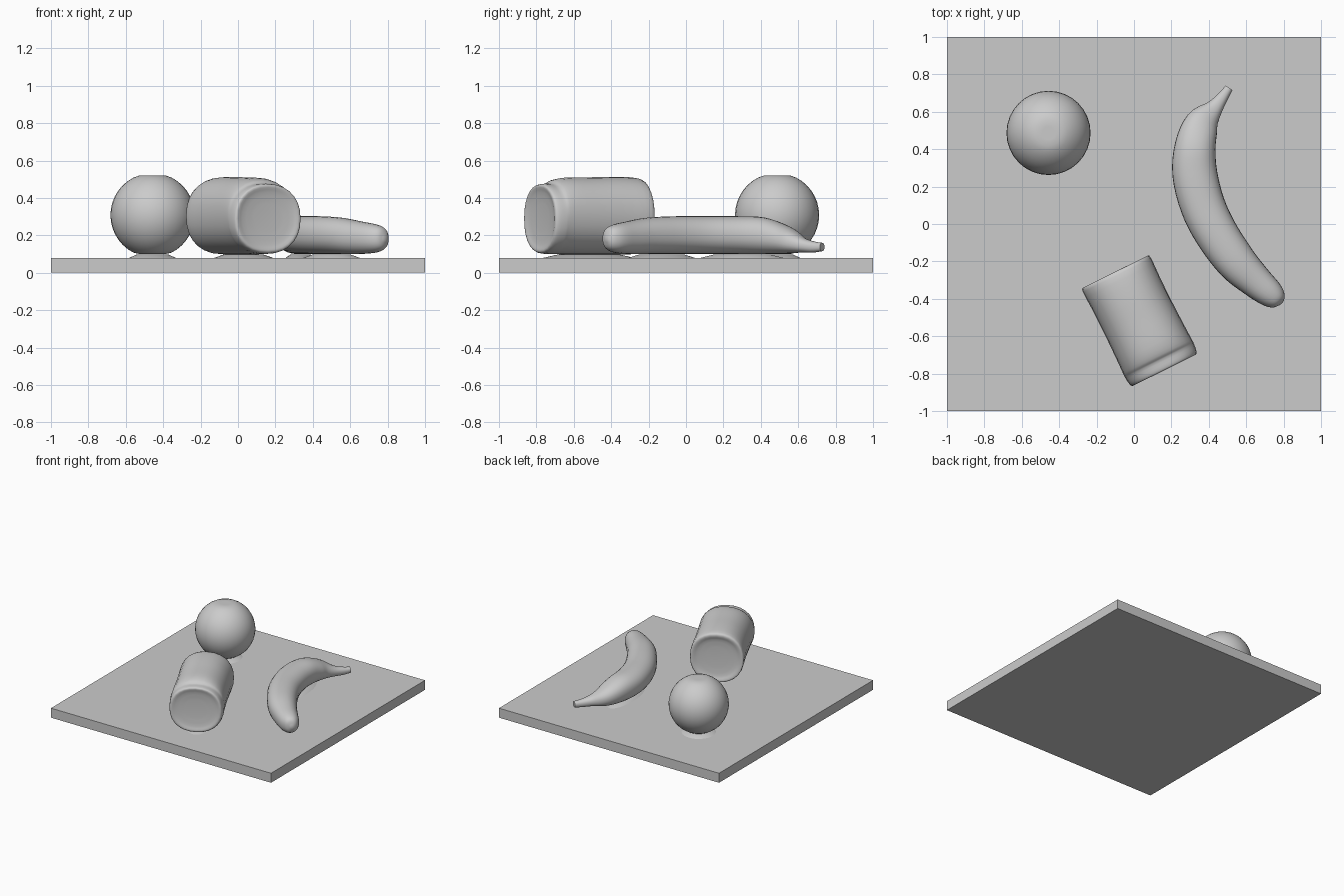
import bpy, bmesh, math
from mathutils import Vector

cube = bpy.data.objects.get("Cube")
if cube:
    bpy.data.objects.remove(cube, do_unlink=True)

grey = bpy.data.materials.new("plain_grey")
grey.use_nodes = True
grey.diffuse_color = (0.6, 0.6, 0.6, 1)
grey.node_tree.nodes["Principled BSDF"].inputs["Base Color"].default_value = (0.6, 0.6, 0.6, 1)


def finish(name, bm, angle=40):
    """Turn a bmesh into a shaded, coloured object."""
    bmesh.ops.recalc_face_normals(bm, faces=bm.faces)
    mesh = bpy.data.meshes.new(name)
    bm.to_mesh(mesh)
    bm.free()
    mesh.materials.append(grey)
    obj = bpy.data.objects.new(name, mesh)
    bpy.context.collection.objects.link(obj)
    bpy.ops.object.select_all(action='DESELECT')
    obj.select_set(True)
    bpy.context.view_layer.objects.active = obj
    bpy.ops.object.shade_smooth_by_angle(angle=math.radians(angle))
    return obj


def smooth_path(stations, steps):
    """Catmull-Rom interpolation of stations (x, y, half width, low z, high z)."""
    rows = [Vector(s) for s in stations]
    rows = [rows[0]] + rows + [rows[-1]]
    out = []
    for a, b, c, d in zip(rows, rows[1:], rows[2:], rows[3:]):
        for i in range(steps):
            t = i / steps
            out.append(b + (c - a) * (t / 2) + (2 * a - 5 * b + 4 * c - d) * (t * t / 2)
                       + (3 * b - a - 3 * c + d) * (t ** 3 / 2))
    return out + [rows[-1]]


def loft(name, rows, sides=28, direction=None, power=1.0, angle=40):
    """Skin oval rings that follow the rows in plan."""
    bm = bmesh.new()
    rings = []
    for i, (x, y, w, low, high) in enumerate(rows):
        ahead, behind = rows[min(i + 1, len(rows) - 1)], rows[max(i - 1, 0)]
        d = direction or Vector((ahead[0] - behind[0], ahead[1] - behind[1])).normalized()
        ring = []
        for k in range(sides):
            a = math.tau * k / sides
            c, s = (math.copysign(abs(f) ** power, f) for f in (math.cos(a), math.sin(a)))
            ring.append(bm.verts.new((x - d.y * w * c, y + d.x * w * c,
                                      (low + high) / 2 + (high - low) / 2 * s)))
        rings.append(ring)
    for r, q in zip(rings, rings[1:]):
        for k in range(sides):
            j = (k + 1) % sides
            bm.faces.new((r[k], r[j], q[j], q[k]))
    bm.faces.new(rings[0])
    bm.faces.new(rings[-1])
    return finish(name, bm, angle)


def mound(name, x, y, rx, ry, turn=0):
    """Low swelling of the board under a resting item."""
    bm = bmesh.new()
    bmesh.ops.create_cone(bm, cap_ends=True, segments=32, radius1=1, radius2=0.6, depth=0.025)
    obj = finish(name, bm)
    obj.scale = (rx, ry, 1)
    obj.rotation_euler.z = turn
    obj.location = (x, y, 0.085)


# Square board
bm = bmesh.new()
bmesh.ops.create_cube(bm, size=1)
for v in bm.verts:
    v.co = (v.co.x * 2, v.co.y * 2, (v.co.z + 0.5) * 0.078)
finish("board", bm)

# Round fruit, slightly flattened at top and bottom
bm = bmesh.new()
bmesh.ops.create_uvsphere(bm, u_segments=32, v_segments=20, radius=0.225)
for v in bm.verts:
    v.co.z = max(-0.208, min(0.212, v.co.z))
    v.co += Vector((-0.457, 0.487, 0.308))
finish("round_fruit", bm, 50)

# Curved fruit, from stem to blunt end
curved = [
    (0.508, 0.728, 0.022, 0.115, 0.16),
    (0.475, 0.68, 0.03, 0.108, 0.168),
    (0.43, 0.62, 0.047, 0.108, 0.19),
    (0.365, 0.54, 0.09, 0.103, 0.25),
    (0.328, 0.42, 0.109, 0.1, 0.295),
    (0.325, 0.27, 0.12, 0.1, 0.302),
    (0.367, 0.10, 0.12, 0.1, 0.302),
    (0.44, -0.05, 0.116, 0.1, 0.302),
    (0.545, -0.2, 0.108, 0.1, 0.295),
    (0.65, -0.305, 0.09, 0.1, 0.275),
    (0.735, -0.378, 0.072, 0.108, 0.258),
    (0.775, -0.413, 0.045, 0.13, 0.235),
    (0.788, -0.426, 0.01, 0.17, 0.19),
]
loft("curved_fruit", smooth_path(curved, 4), power=0.9)

# Short thick roll with dished ends and a worn upper front edge
back, front = Vector((-0.1, -0.255)), Vector((0.162, -0.782))
axis = (front - back).normalized()
roll = []
for t, w, low, high in [
    (0.03, 0.08, 0.22, 0.39), (0.02, 0.15, 0.15, 0.45), (0.0, 0.19, 0.115, 0.485),
    (0.035, 0.203, 0.1, 0.507), (0.25, 0.2, 0.098, 0.513), (0.5, 0.2, 0.098, 0.51),
    (0.75, 0.203, 0.098, 0.508), (0.86, 0.205, 0.1, 0.495), (0.9, 0.205, 0.1, 0.478),
    (0.97, 0.2, 0.102, 0.475), (1.0, 0.187, 0.115, 0.465), (0.985, 0.15, 0.15, 0.43),
    (0.975, 0.08, 0.22, 0.37),
]:
    p = back.lerp(front, t)
    roll.append((p.x, p.y, w, low, high))
loft("roll", smooth_path(roll, 3), direction=axis, power=0.9, angle=45)

# Swellings where the items rest
mound("round_fruit_rest", -0.457, 0.487, 0.14, 0.14)
mound("roll_rest", 0.03, -0.52, 0.13, 0.3, math.atan2(axis.x, -axis.y))
mound("curved_fruit_rest_back", 0.335, 0.3, 0.09, 0.25, 0.05)
mound("curved_fruit_rest_front", 0.5, -0.13, 0.08, 0.25, 0.68)
